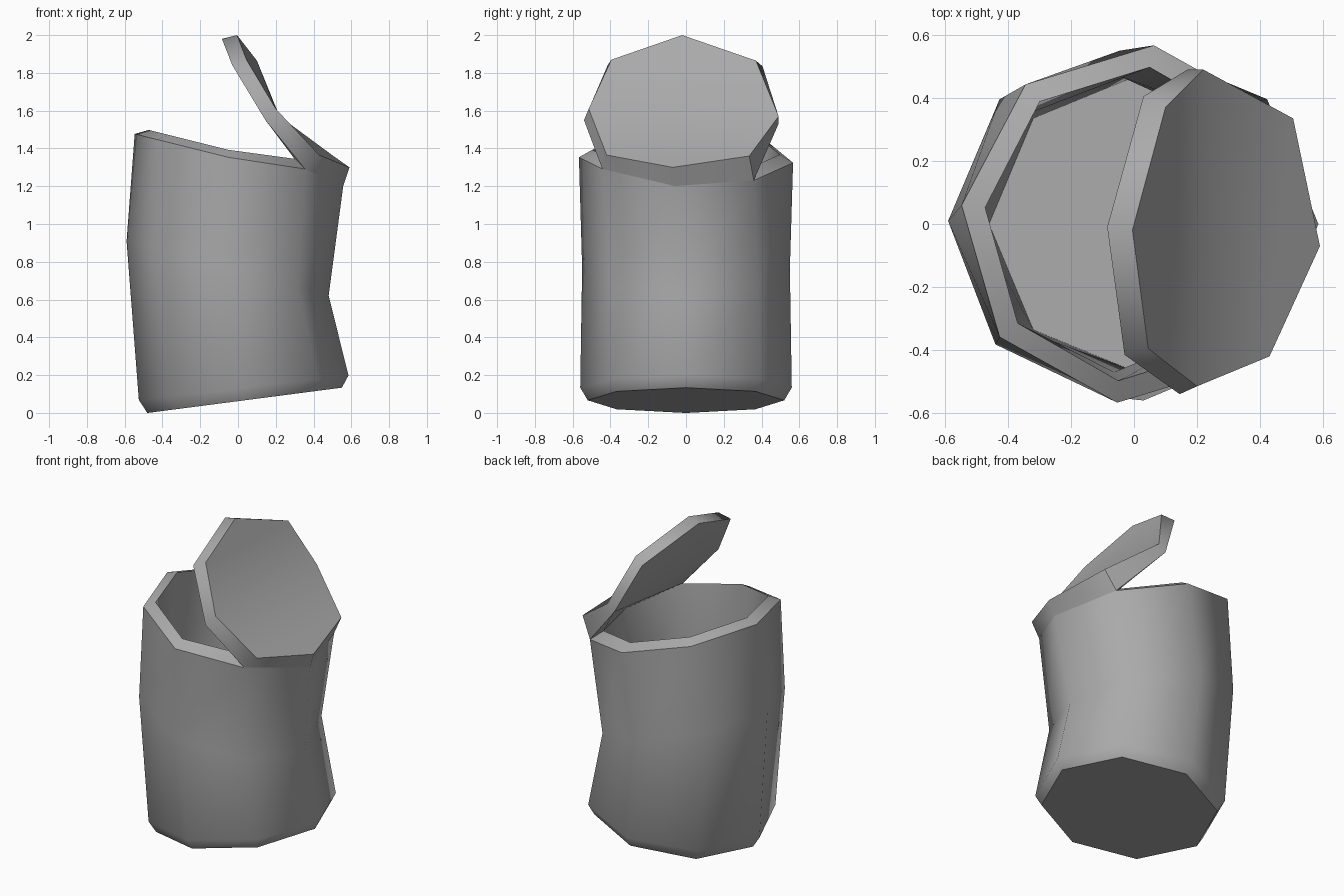
import bpy
import bmesh
from math import cos, sin, radians
from mathutils import Vector

cube = bpy.data.objects.get("Cube")
if cube:
    bpy.data.objects.remove(cube, do_unlink=True)

SIDES = 8

metal = bpy.data.materials.new("dull grey metal")
metal.use_nodes = True
grey = (0.40, 0.40, 0.40, 1)
metal.diffuse_color = grey
metal.node_tree.nodes["Principled BSDF"].inputs["Base Color"].default_value = grey


def ring(cx, rx, ry, z, slope, twist=0):
    """Tilted octagon: height is z at x = 0 and changes by slope along x."""
    pts = []
    for k in range(SIDES):
        a = radians(360 / SIDES * k + twist)
        x = cx + rx * cos(a)
        pts.append(Vector((x, ry * sin(a), z + slope * x)))
    return pts


def bridge(bm, a, b):
    for i in range(SIDES):
        j = (i + 1) % SIDES
        bm.faces.new((a[i], a[j], b[j], b[i]))


def finish(bm, name):
    bmesh.ops.remove_doubles(bm, verts=bm.verts, dist=0.0005)
    bmesh.ops.recalc_face_normals(bm, faces=bm.faces)
    mesh = bpy.data.meshes.new(name)
    bm.to_mesh(mesh)
    bm.free()
    mesh.materials.append(metal)
    ob = bpy.data.objects.new(name, mesh)
    bpy.context.collection.objects.link(ob)
    bpy.ops.object.select_all(action="DESELECT")
    ob.select_set(True)
    bpy.context.view_layer.objects.active = ob
    bpy.ops.object.shade_smooth_by_angle(angle=radians(50))


# Rim, slightly lifted at the front corner of the hinge
rim_outer = ring(0.005, 0.555, 0.57, 1.34, -0.25, -6)
rim_inner = ring(0.0, 0.475, 0.50, 1.38, -0.25, -6)
for rim in (rim_outer, rim_inner):
    rim[7].z += 0.04

# Dented can body: base, chamfer, crushed waist, rim, then the inner wall
profile = [
    ring(0.035, 0.515, 0.52, 0.062, 0.13),
    ring(0.03, 0.555, 0.56, 0.13, 0.117),
    ring(-0.055, 0.535, 0.55, 0.75, -0.27, -1),
    rim_outer,
    rim_inner,
    ring(-0.055, 0.45, 0.47, 0.75, -0.25, -1),
    ring(0.02, 0.48, 0.475, 0.19, 0.12),
]
bm = bmesh.new()
loops = [[bm.verts.new(p) for p in r] for r in profile]
for a, b in zip(loops, loops[1:]):
    bridge(bm, a, b)
bm.faces.new(loops[0])
bm.faces.new(loops[-1])
finish(bm, "can_body")

# Bent lid: outer face, its edge, and an underside joined to the rim
lid_top = [Vector(p) for p in (
    (0.59, -0.07, 1.30), (0.505, 0.335, 1.36), (0.22, 0.49, 1.57),
    (0.10, 0.37, 1.865), (-0.005, -0.02, 2.0), (0.045, -0.395, 1.87),
    (0.20, -0.515, 1.61), (0.43, -0.42, 1.365))]
lid_under = [Vector(p) for p in (
    (0.17, 0.49, 1.53), (0.03, 0.405, 1.835), (-0.085, -0.01, 1.98),
    (-0.03, -0.415, 1.84), (0.145, -0.54, 1.55))]
edge = rim_outer[:2] + lid_under + rim_outer[7:]
inside = rim_inner[:2] + lid_under + rim_inner[7:]

bm = bmesh.new()
top = [bm.verts.new(p) for p in lid_top]
under = [bm.verts.new(p) for p in inside]
hinge = {k: bm.verts.new(edge[k]) for k in (7, 0, 1)}
side = [hinge.get(k, under[k]) for k in range(SIDES)]
bridge(bm, top, side)
# Strip that covers the rim under the hinge
for i, j in ((7, 0), (0, 1)):
    bm.faces.new((side[i], side[j], under[j], under[i]))
bm.faces.new((side[1], under[2], under[1]))
bm.faces.new((side[7], under[7], under[6]))
# Both faces fold across the middle
for loop in (top, under):
    bm.faces.new(loop[2:7])
    bm.faces.new(loop[6:] + loop[:3])
finish(bm, "bent_lid")
